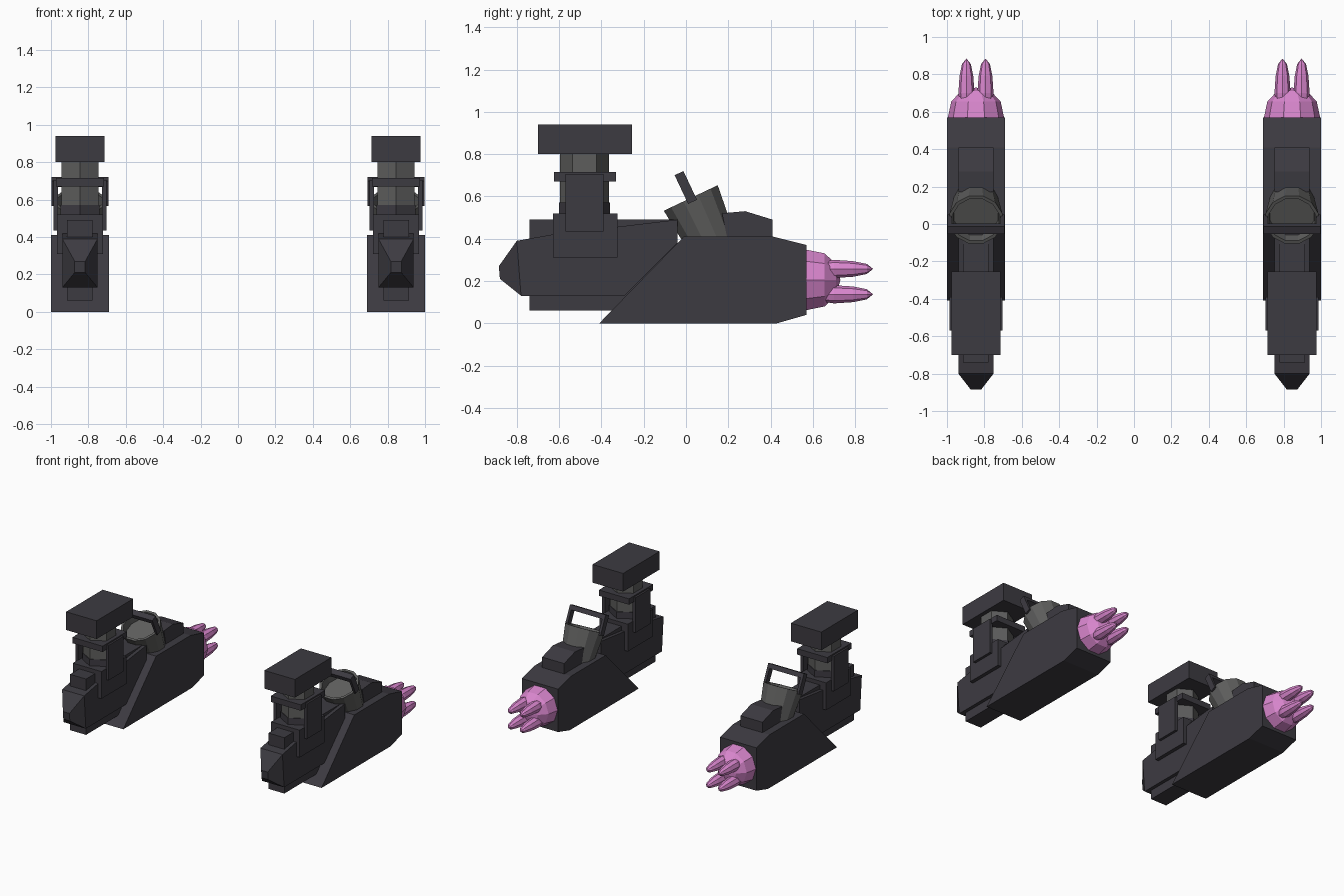
import bpy, bmesh, math
from mathutils import Matrix, Vector

if "Cube" in bpy.data.objects:
    bpy.data.objects.remove(bpy.data.objects["Cube"])

OFFSET = 0.845


def material(name, rgb):
    m = bpy.data.materials.new(name)
    m.diffuse_color = (*rgb, 1)
    m.use_nodes = True
    m.node_tree.nodes["Principled BSDF"].inputs["Base Color"].default_value = m.diffuse_color
    return m


DARK = material("dark_plastic", (0.046, 0.043, 0.053))
GREY = material("mid_grey", (0.11, 0.11, 0.108))
PINK = material("pink_flame", (0.70, 0.24, 0.62))


def finish(name, bm, mat):
    """Make one mesh and place it on both pods."""
    bmesh.ops.recalc_face_normals(bm, faces=bm.faces)
    me = bpy.data.meshes.new(name)
    bm.to_mesh(me)
    bm.free()
    me.materials.append(mat)
    for side, x in (("left", -OFFSET), ("right", OFFSET)):
        ob = bpy.data.objects.new(f"{name}_{side}", me)
        ob.location.x = x
        bpy.context.collection.objects.link(ob)


def add_box(bm, x, y, z, matrix=Matrix()):
    """Box from (min, max) ranges."""
    rng = (x, y, z)
    mid = Vector([(a + b) / 2 for a, b in rng])
    size = [b - a for a, b in rng]
    bmesh.ops.create_cube(bm, size=1, matrix=matrix @ Matrix.Translation(mid) @ Matrix.Diagonal((*size, 1)))


def box(name, half, y, z, mat=DARK):
    bm = bmesh.new()
    add_box(bm, (-half, half), y, z)
    finish(name, bm, mat)


def extrude_side(name, profile, half, mat=DARK):
    """Side profile (y, z) extruded across x."""
    bm = bmesh.new()
    f = bm.faces.new([bm.verts.new((-half, y, z)) for y, z in profile])
    r = bmesh.ops.extrude_face_region(bm, geom=[f])
    bmesh.ops.translate(bm, vec=(2 * half, 0, 0),
                        verts=[v for v in r["geom"] if isinstance(v, bmesh.types.BMVert)])
    finish(name, bm, mat)


def add_lathe(bm, profile, n, matrix, phase=0.0):
    """Revolve (radius, height) points; end rings become caps or points."""
    rings = []
    for r, h in profile:
        if r == 0:
            rings.append([bm.verts.new(matrix @ Vector((0, 0, h)))] * n)
        else:
            rings.append([bm.verts.new(matrix @ Vector((
                r * math.cos(phase + math.tau * i / n), r * math.sin(phase + math.tau * i / n), h)))
                for i in range(n)])
    for a, b in zip(rings, rings[1:]):
        for i in range(n):
            j = (i + 1) % n
            bm.faces.new(list(dict.fromkeys((a[i], a[j], b[j], b[i]))))


# rear shell and the bump on top of it
extrude_side("rear_shell", [(-0.41, 0), (0.43, 0), (0.57, 0.04), (0.57, 0.37),
                            (0.41, 0.41), (-0.01, 0.41)], 0.154)
extrude_side("rear_bump", [(0.17, 0.52), (0.28, 0.53), (0.41, 0.49), (0.41, 0.38), (0.2, 0.38)], 0.094)

# front body, inner core and tapered nose
extrude_side("front_body", [(-0.80, 0.39), (-0.63, 0.42), (-0.04, 0.49), (-0.04, 0.38),
                            (-0.29, 0.13), (-0.78, 0.13)], 0.094)
box("core", 0.068, (-0.74, -0.04), (0.06, 0.49))

bm = bmesh.new()
for half, y, z in ((0.094, -0.80, 0.39), (0.094, -0.78, 0.13), (0.028, -0.885, 0.27), (0.028, -0.88, 0.21)):
    for s in (-1, 1):
        bm.verts.new((s * half, y, z))
bmesh.ops.convex_hull(bm, input=bm.verts)
bmesh.ops.dissolve_limit(bm, angle_limit=0.02, verts=bm.verts, edges=bm.edges)
finish("nose", bm, DARK)

# tower: base, collar, hexagonal post, cap plate, side straps, top block
box("tower_base", 0.122, (-0.63, -0.325), (0.31, 0.52))
for name, r, z0, z1, mat in (("tower_post", 0.115, 0.50, 0.82, GREY), ("tower_collar", 0.12, 0.50, 0.57, DARK)):
    bm = bmesh.new()
    add_lathe(bm, [(0, z0), (r, z0), (r, z1), (0, z1)], 6, Matrix.Translation((0, -0.48, 0)), math.pi / 2)
    bmesh.ops.dissolve_limit(bm, angle_limit=0.02, verts=bm.verts, edges=bm.edges)
    finish(name, bm, mat)
box("tower_cap", 0.128, (-0.625, -0.33), (0.67, 0.715))
bm = bmesh.new()
for s in (-1, 1):
    add_box(bm, sorted((s * 0.118, s * 0.142)), (-0.57, -0.39), (0.435, 0.705))
finish("tower_straps", bm, DARK)
box("top_block", 0.13, (-0.70, -0.255), (0.80, 0.94))

# tilted hollow cup with a square handle
tilt = Matrix.Translation((0, 0.0225, 0.5925)) @ Matrix.Rotation(math.radians(25.3), 4, "X")
bm = bmesh.new()
add_lathe(bm, [(0, -0.25), (0.118, -0.25), (0.146, 0), (0.128, 0), (0.122, -0.06), (0, -0.06)],
          12, tilt, math.pi / 12)
finish("cup", bm, GREY)
bm = bmesh.new()
for s in (-1, 1):
    add_box(bm, sorted((s * 0.132, s * 0.152)), (-0.023, 0.023), (-0.02, 0.13), tilt)
add_box(bm, (-0.132, 0.132), (-0.023, 0.023), (0.095, 0.13), tilt)
finish("cup_handle", bm, DARK)

# exhaust dome and four flame tongues
back = Matrix.Rotation(math.radians(-90), 4, "X")
bm = bmesh.new()
add_lathe(bm, [(0, -0.02), (0.152, -0.02), (0.15, 0), (0.132, 0.085), (0.08, 0.14), (0, 0.16)],
          10, Matrix.Translation((0, 0.57, 0.205)) @ back)
finish("exhaust_dome", bm, PINK)
bm = bmesh.new()
for x in (-0.051, 0.051):
    for z in (0.142, 0.262):
        add_lathe(bm, [(0, -0.17), (0.032, -0.11), (0.043, -0.03), (0.037, 0.06), (0.024, 0.125), (0, 0.155)],
                  8, Matrix.Translation((x, 0.73, z - 0.005)) @ back)
finish("exhaust_flames", bm, PINK)
